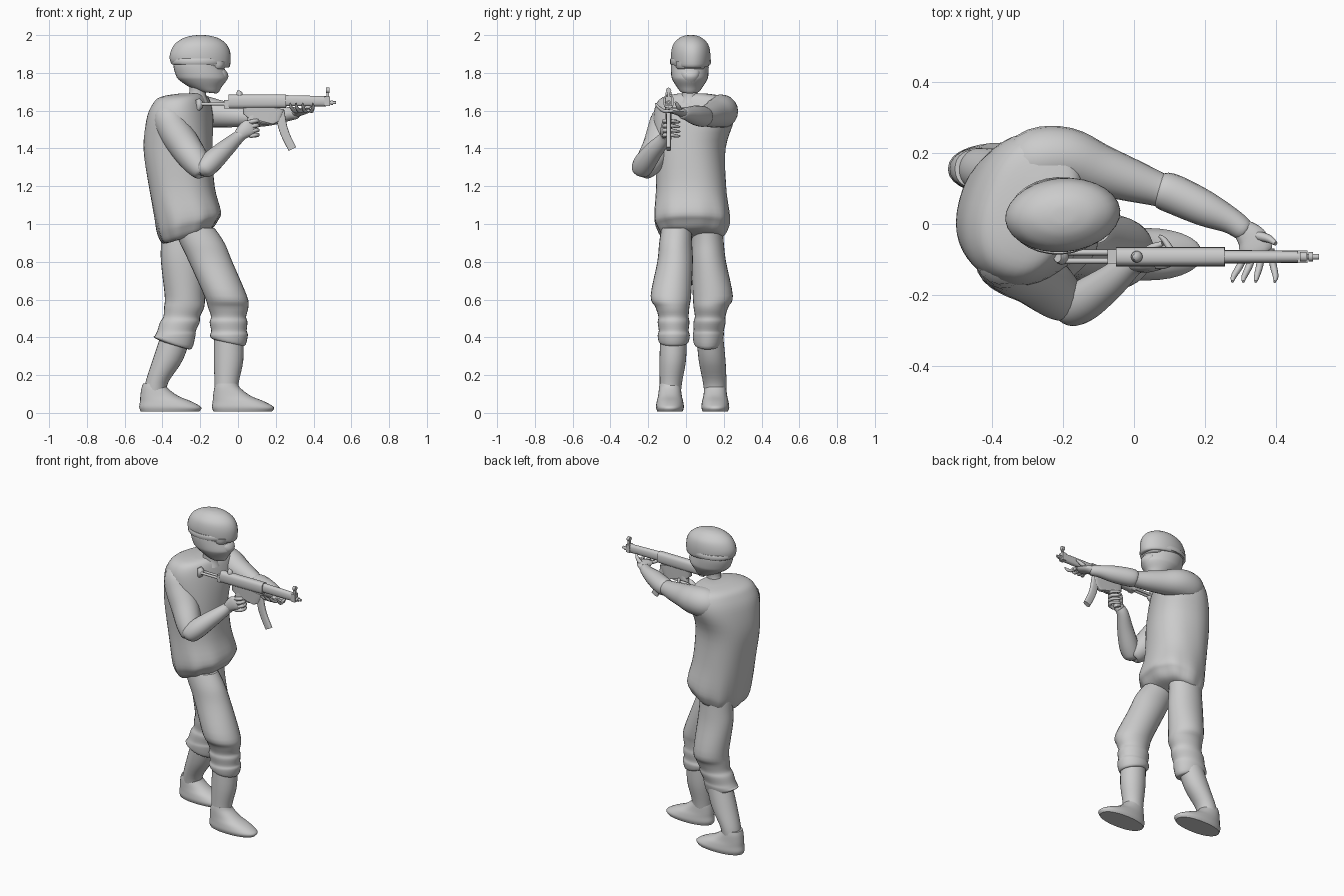
import bpy, bmesh, math
from mathutils import Vector


def smooth_rows(rows, k):
    """Catmull-Rom interpolation of equal-length tuples."""
    if k < 2:
        return [tuple(r) for r in rows]
    out = []
    for i in range(len(rows) - 1):
        p0, p1, p2, p3 = rows[max(i - 1, 0)], rows[i], rows[i + 1], rows[min(i + 2, len(rows) - 1)]
        for s in range(k):
            t = s / k
            out.append(tuple(0.5 * (2 * b + (c - a) * t + (2 * a - 5 * b + 4 * c - d) * t * t
                                    + (3 * b - a - 3 * c + d) * t ** 3)
                             for a, b, c, d in zip(p0, p1, p2, p3)))
    return out + [tuple(rows[-1])]


def skin(name, rings, angle=50):
    """Bridge rings of points into a closed, smooth-shaded mesh."""
    bm = bmesh.new()
    vs = [[bm.verts.new(p) for p in r] for r in rings]
    n = len(vs[0])
    for a, b in zip(vs, vs[1:]):
        for j in range(n):
            bm.faces.new((a[j], a[(j + 1) % n], b[(j + 1) % n], b[j]))
    bm.faces.new(vs[0][::-1])
    bm.faces.new(vs[-1])
    bmesh.ops.recalc_face_normals(bm, faces=bm.faces)
    me = bpy.data.meshes.new(name)
    bm.to_mesh(me)
    bm.free()
    ob = bpy.data.objects.new(name, me)
    bpy.context.collection.objects.link(ob)
    bpy.ops.object.select_all(action='DESELECT')
    ob.select_set(True)
    bpy.context.view_layer.objects.active = ob
    bpy.ops.object.shade_smooth_by_angle(angle=math.radians(angle))
    return ob


def oval(c, u, v, n, p=2.0, wave=0.0):
    pts = []
    for j in range(n):
        t = 2 * math.pi * j / n
        x, y = math.cos(t), math.sin(t)
        w = 1 + wave * math.sin(9 * t)
        pts.append(c + u * math.copysign(abs(x) ** (2 / p), x) * w
                   + v * math.copysign(abs(y) ** (2 / p), y) * w)
    return pts


def stack(name, rows, p=2.0, n=28, k=4):
    """Level rings: z, cx, cy, half x, half y, yaw degrees, tilt, ripple."""
    rows = [tuple(r) + (0,) * (8 - len(r)) for r in rows]
    rings = []
    for z, cx, cy, a, b, yaw, tilt, wave in smooth_rows(rows, k):
        q = math.radians(yaw)
        u = Vector((math.cos(q), math.sin(q), tilt)) * a
        v = Vector((-math.sin(q), math.cos(q), 0)) * b
        rings.append(oval(Vector((cx, cy, z)), u, v, n, p, wave))
    return skin(name, rings)


def limb(name, rows, ref=(0, 0, 1), n=20, k=4, p=2.0, angle=50):
    """Tube along a path: x, y, z, half width, half height."""
    rows = smooth_rows([tuple(r) if len(r) == 5 else tuple(r) + (r[3],) for r in rows], k)
    pts = [Vector(r[:3]) for r in rows]
    rings = []
    for i, r in enumerate(rows):
        t = pts[min(i + 1, len(pts) - 1)] - pts[max(i - 1, 0)]
        u = t.cross(Vector(ref)).normalized()
        v = u.cross(t).normalized()
        rings.append(oval(pts[i], u * r[3], v * r[4], n, p))
    return skin(name, rings, angle)


def rod(name, x0, x1, z, r, y=-0.092, n=16):
    return limb(name, [(x0, y, z, r), (x1, y, z, r)], n=n, k=1)


def box(name, c, s):
    bpy.ops.mesh.primitive_cube_add(size=1, location=c)
    ob = bpy.context.object
    ob.name, ob.scale = name, s
    return ob


# shirt, twisted at the shoulders and bloused at the hem
stack("shirt", [
    (.93, -.27, .035, .06, .09, 0, .3),
    (.935, -.268, .035, .125, .155, 0, .3, .03),
    (.98, -.265, .033, .157, .187, 0, .25, .03),
    (1.04, -.265, .03, .174, .2, 0, .15, .015),
    (1.2, -.298, .027, .173, .185, -6, 0),
    (1.4, -.317, .022, .18, .185, -14, 0),
    (1.55, -.308, .04, .165, .215, -20, 0),
    (1.63, -.298, .045, .142, .208, -20, 0),
    (1.672, -.285, .045, .115, .17, -20, 0),
    (1.69, -.25, .035, .06, .08, -20, 0)], p=2.3, n=40)

# trousers with folds under the knee, shins and shoes
stack("right_trouser_leg", [
    (.98, -.235, -.05, .11, .08), (.9, -.19, -.055, .118, .087), (.8, -.145, -.058, .115, .094),
    (.62, -.066, -.08, .113, .107), (.56, -.052, -.072, .107, .09), (.51, -.05, -.066, .093, .08),
    (.48, -.05, -.066, .1, .084), (.435, -.048, -.065, .094, .079), (.41, -.048, -.065, .1, .085),
    (.375, -.05, -.065, .088, .078, 0, -.2), (.37, -.05, -.065, .06, .06, 0, -.2)])
stack("left_trouser_leg", [
    (.98, -.3, .115, .11, .08), (.9, -.3, .115, .108, .085), (.8, -.296, .12, .112, .092),
    (.62, -.282, .142, .106, .106), (.56, -.285, .132, .106, .092), (.51, -.298, .128, .097, .081),
    (.48, -.308, .125, .105, .085), (.435, -.325, .12, .102, .08), (.41, -.332, .118, .107, .082),
    (.37, -.345, .115, .1, .074, 0, -.3), (.36, -.345, .115, .06, .06, 0, -.3)])
stack("right_shin", [(.42, -.05, -.066, .077, .07), (.28, -.05, -.07, .078, .07),
                     (.16, -.06, -.08, .064, .059), (.08, -.062, -.085, .06, .055)])
stack("left_shin", [(.42, -.325, .125, .08, .07), (.28, -.372, .138, .08, .071),
                    (.16, -.43, .152, .06, .062), (.08, -.44, .155, .058, .055)])
for side, sx, sy in (("right", 0, -.085), ("left", -.385, .155)):
    stack(side + "_shoe", [
        (.008, sx + .025, sy, .155, .067), (.03, sx + .026, sy, .164, .074), (.06, sx + .003, sy, .137, .07),
        (.09, sx - .032, sy, .1, .063), (.13, sx - .056, sy, .07, .058), (.155, sx - .06, sy, .058, .054)], p=2.2)

# head: neck, masked face, goggles and helmet
stack("neck", [(1.64, -.225, .02, .07, .06), (1.69, -.215, .02, .045, .042), (1.76, -.205, .02, .05, .05)])
stack("face_mask", [
    (1.695, -.155, .02, .03, .025, 0, -.1), (1.70, -.16, .02, .055, .048, 0, -.1), (1.725, -.172, .02, .085, .068),
    (1.76, -.185, .02, .124, .09), (1.785, -.193, .02, .135, .098), (1.845, -.21, .02, .132, .1),
    (1.9, -.2, .02, .12, .09)], p=1.9)
stack("nose_ridge", [(1.735, -.11, .02, .03, .035), (1.775, -.088, .022, .036, .045),
                     (1.805, -.093, .022, .034, .05), (1.825, -.105, .022, .025, .04)])
stack("helmet", [
    (1.84, -.2, .025, .13, .085, 5, -.07), (1.845, -.2, .025, .157, .1, 5, -.07), (1.9, -.2, .025, .161, .104, 5),
    (1.95, -.198, .025, .139, .093, 5), (1.983, -.197, .025, .095, .063, 5),
    (1.997, -.197, .025, .045, .033, 5), (2.0, -.197, .025, .012, .01, 5)], p=1.95)
stack("goggle_strap", [(1.845, -.21, .023, .14, .106, 3), (1.85, -.21, .023, .145, .109, 3),
                       (1.87, -.21, .023, .145, .109, 3), (1.875, -.21, .023, .14, .106, 3)], k=1)
stack("goggles", [(1.82, -.12, .023, .04, .065), (1.828, -.118, .023, .05, .075),
                  (1.86, -.115, .023, .055, .078)], p=2.6, k=2)

# arms
limb("right_upper_arm", [(-.37, -.08, 1.61, .06), (-.365, -.1, 1.56, .083), (-.333, -.118, 1.49, .088),
                         (-.28, -.145, 1.41, .085), (-.22, -.195, 1.325, .073), (-.185, -.23, 1.275, .05),
                         (-.18, -.235, 1.265, .02)])
limb("right_forearm", [(-.2, -.248, 1.265, .02), (-.185, -.24, 1.285, .05), (-.14, -.215, 1.33, .058),
                       (-.07, -.165, 1.395, .048), (-.01, -.115, 1.45, .036), (.02, -.105, 1.475, .03)])
limb("left_upper_arm", [(-.32, .15, 1.59, .075), (-.27, .18, 1.595, .09), (-.19, .185, 1.595, .086),
                        (-.1, .153, 1.583, .073), (0, .12, 1.572, .059), (.07, .097, 1.567, .048),
                        (.1, .088, 1.567, .048)])
limb("left_forearm", [(.07, .098, 1.567, .04), (.08, .095, 1.568, .052), (.12, .08, 1.57, .055),
                      (.2, .043, 1.577, .05), (.27, .01, 1.583, .037), (.31, -.018, 1.587, .03),
                      (.32, -.025, 1.588, .015)])

# hands and fingers
limb("right_palm", [(0, -.11, 1.46, .025, .03), (.03, -.112, 1.49, .025, .04), (.06, -.112, 1.51, .02, .045),
                    (.08, -.11, 1.525, .01, .03)], n=12)
limb("left_palm", [(.3, -.01, 1.587, .028, .025), (.33, -.04, 1.595, .042, .02), (.345, -.075, 1.6, .046, .016),
                   (.35, -.09, 1.6, .03, .01)], n=12)
for i in range(4):
    z = 1.465 + .025 * i
    limb("right_finger_%d" % (i + 1), [(.06, -.115, z, .011), (.095, -.112, z + .006, .011),
                                       (.105, -.08, z + .006, .01), (.085, -.045, z, .008),
                                       (.07, -.033, z, .004)], n=8, k=3)
    x, tip = .318 + .022 * i, (.28, .31, .345, .398)[i]
    limb("left_finger_%d" % (i + 1), [(x, -.07, 1.6, .01), ((x + tip) / 2, -.115, 1.598, .01),
                                      (tip, -.147, 1.62, .008), (tip - .003, -.162, 1.64, .004)], n=8, k=3)
limb("right_thumb", [(.02, -.1, 1.5, .014), (.045, -.07, 1.535, .012), (.08, -.055, 1.55, .007)], n=8)
limb("left_thumb", [(.33, -.03, 1.592, .014), (.375, -.04, 1.62, .012), (.398, -.055, 1.645, .006)], n=8)

# rifle: stock, receiver, fore-end and barrel
limb("butt_plate", [(-.215, -.092, 1.605, .012, .016), (-.205, -.092, 1.625, .02, .022),
                    (-.205, -.092, 1.64, .02, .022), (-.215, -.092, 1.66, .012, .016)], ref=(0, 1, 0), n=12)
for dy in (-.012, .012):
    rod("stock_rod", -.21, -.04, 1.635, .008, -.092 + dy, 10)
box("stock_collar", (-.06, -.092, 1.635), (.03, .04, .045))
limb("receiver", [(-.05, -.092, 1.648, .027, .037), (.255, -.092, 1.65, .027, .036)], n=20, k=1, p=2.8)
limb("fore_end", [(.25, -.092, 1.653, .019, .029), (.465, -.092, 1.65, .017, .027)], n=16, k=1, p=2.5)
rod("barrel", .46, .52, 1.642, .008)
rod("muzzle_ring", .49, .503, 1.642, .013)
limb("lower_receiver", [(.12, -.092, 1.545, .07, .014), (.125, -.092, 1.565, .1, .015),
                        (.135, -.092, 1.625, .11, .018)], ref=(0, 1, 0), n=24, k=1, p=6)
limb("magazine", [(.222, -.092, 1.6, .024, .012), (.233, -.092, 1.53, .024, .012),
                  (.252, -.092, 1.47, .023, .012), (.288, -.092, 1.397, .022, .012)],
     ref=(0, 1, 0), n=16, p=4)
limb("pistol_grip", [(.08, -.092, 1.58, .025, .015), (.07, -.092, 1.53, .024, .017),
                     (.05, -.092, 1.465, .022, .016)], ref=(0, 1, 0), n=16, p=3)
limb("trigger_guard", [(.1, -.092, 1.55, .004), (.13, -.092, 1.53, .004), (.165, -.092, 1.535, .004),
                       (.18, -.092, 1.57, .004)], ref=(0, 1, 0), n=8)
# sights
stack("rear_sight", [(1.67, .008, -.092, .017, .017), (1.695, .008, -.092, .016, .016),
                     (1.707, .003, -.092, .007, .008)], n=14, k=1)
box("front_sight_post", (.475, -.092, 1.685), (.015, .012, .07))
box("front_sight_base", (.473, -.092, 1.65), (.028, .034, .05))
limb("front_sight_hood", [(.466, -.092, 1.708, .014), (.484, -.092, 1.708, .014)], n=12, k=1)
rod("sling_lug", .36, .4, 1.6, .007)
